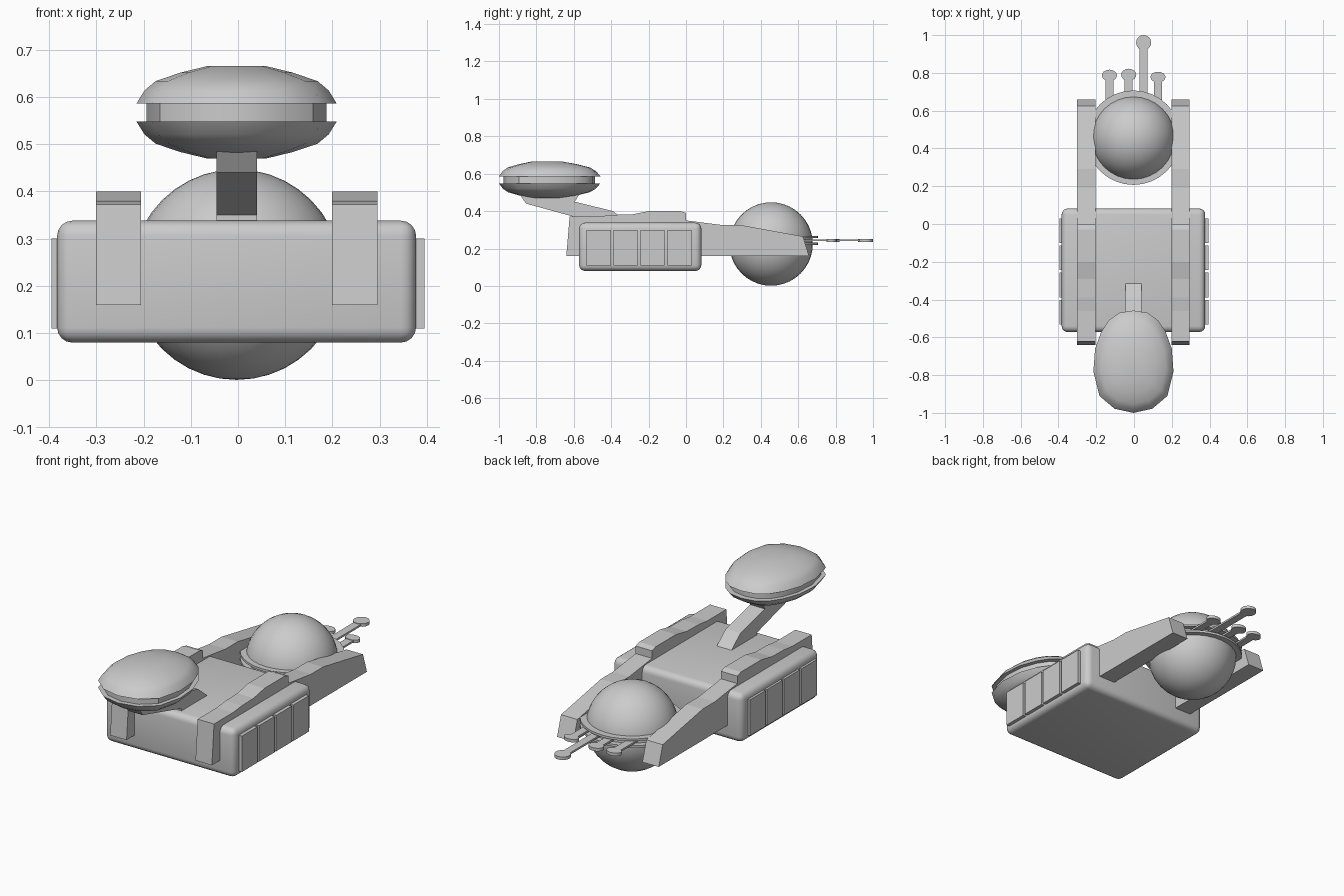
import bpy, bmesh, math
from mathutils import Matrix

if "Cube" in bpy.data.objects:
    bpy.data.objects.remove(bpy.data.objects["Cube"])

CX = -0.003  # most parts sit very slightly off the centre line


def finish(name, bm, angle=None):
    bmesh.ops.recalc_face_normals(bm, faces=bm.faces)
    me = bpy.data.meshes.new(name)
    bm.to_mesh(me)
    bm.free()
    ob = bpy.data.objects.new(name, me)
    bpy.context.collection.objects.link(ob)
    if angle:
        bpy.ops.object.select_all(action='DESELECT')
        ob.select_set(True)
        bpy.context.view_layer.objects.active = ob
        bpy.ops.object.shade_smooth_by_angle(angle=math.radians(angle))
    return ob


def box(name, lo, hi, bevel=0):
    bm = bmesh.new()
    size = [b - a for a, b in zip(lo, hi)]
    mid = [(a + b) / 2 for a, b in zip(lo, hi)]
    bmesh.ops.create_cube(bm, size=1, matrix=Matrix.Translation(mid) @ Matrix.Diagonal((*size, 1)))
    if bevel:
        bmesh.ops.bevel(bm, geom=bm.edges[:], offset=bevel, segments=4, profile=0.5, affect='EDGES')
    return finish(name, bm, 40 if bevel else None)


def extrude_profile(name, pts, x0, x1):
    # side profile in y, z extruded along x
    bm = bmesh.new()
    face = bm.faces.new([bm.verts.new((x0, y, z)) for y, z in pts])
    ext = bmesh.ops.extrude_face_region(bm, geom=[face], use_keep_orig=True)
    for v in ext['geom']:
        if isinstance(v, bmesh.types.BMVert):
            v.co.x = x1
    return finish(name, bm)


def disc(name, x, y, z, rx, ry, h, sides):
    bm = bmesh.new()
    bmesh.ops.create_cone(bm, cap_ends=True, segments=sides, radius1=1, radius2=1, depth=h,
                          matrix=Matrix.Translation((x, y, z)) @ Matrix.Diagonal((rx, ry, 1, 1)))
    return finish(name, bm, 35)


# hull
box("hull", (CX - 0.38, -0.572, 0.08), (CX + 0.38, 0.082, 0.338), 0.032)

# side panels
for side in (-1, 1):
    for i in range(4):
        y = -0.532 + i * 0.144
        xs = sorted((side * 0.36, side * 0.395))
        box("side_panel", (xs[0], y, 0.11), (xs[1], y + 0.13, 0.30))

# long side rails
rail = [(-0.64, 0.16), (-0.622, 0.372), (-0.46, 0.372), (-0.39, 0.38), (-0.29, 0.382),
        (-0.2, 0.40), (-0.03, 0.40), (0, 0.39), (0, 0.35), (0.19, 0.326), (0.29, 0.326),
        (0.625, 0.265), (0.66, 0.24), (0.66, 0.165), (0.65, 0.16)]
rail[-4:] = [(0.625, 0.265), (0.658, 0.16)]
for side in (-1, 1):
    extrude_profile("side_rail", rail, CX + side * 0.202, CX + side * 0.298)

# rear sphere with a double equator ring
bm = bmesh.new()
bmesh.ops.create_uvsphere(bm, u_segments=32, v_segments=20, radius=0.223,
                          matrix=Matrix.Translation((CX, 0.455, 0.224)))
finish("rear_sphere", bm, 40)
for z in (0.262, 0.226):
    disc("equator_ring", CX, 0.457, z, 0.25, 0.25, 0.012, 32)

# antennas with flat round tips
for x, y, ry in ((-0.13, 0.787, 0.03), (-0.028, 0.79, 0.032), (0.051, 0.96, 0.04), (0.127, 0.778, 0.028)):
    box("antenna_stem", (x - 0.021, 0.6, 0.239), (x + 0.021, y, 0.249))
    disc("antenna_tip", x, y, 0.244, 0.04, ry, 0.016, 16)

# head strut
strut = [(-0.89, 0.49), (-0.855, 0.44), (-0.6, 0.37), (-0.53, 0.35), (-0.53, 0.32),
         (-0.315, 0.32), (-0.315, 0.338), (-0.39, 0.40), (-0.595, 0.45), (-0.57, 0.49)]
extrude_profile("head_strut", strut, CX - 0.043, CX + 0.043)

# egg-shaped head: two shells around a recessed core
half = [(0.1, -0.978), (0.18, -0.91), (0.212, -0.78), (0.203, -0.66),
        (0.17, -0.57), (0.13, -0.51), (0.075, -0.47)]
outline = [(0, -1.0)] + half + [(0, -0.458)] + [(-x, y) for x, y in reversed(half)]


def head_part(name, rings, angle):
    bm = bmesh.new()
    loops = [[bm.verts.new((CX + x * s, -0.75 + (y + 0.75) * s, z)) for x, y in outline]
             for s, z in rings]
    n = len(outline)
    for a, b in zip(loops, loops[1:]):
        for i in range(n):
            bm.faces.new((a[i], a[(i + 1) % n], b[(i + 1) % n], b[i]))
    bm.faces.new(loops[0])
    bm.faces.new(loops[-1])
    return finish(name, bm, angle)


dome = [(1, 0), (0.92, 0.35), (0.81, 0.6), (0.56, 0.83), (0.3, 1)]
head_part("head_upper_shell", [(s, 0.586 + 0.079 * h) for s, h in dome], 35)
head_part("head_lower_shell", [(s, 0.548 - 0.078 * h) for s, h in dome], 35)
head_part("head_core", [(0.9, 0.54), (0.9, 0.595)], 35)
